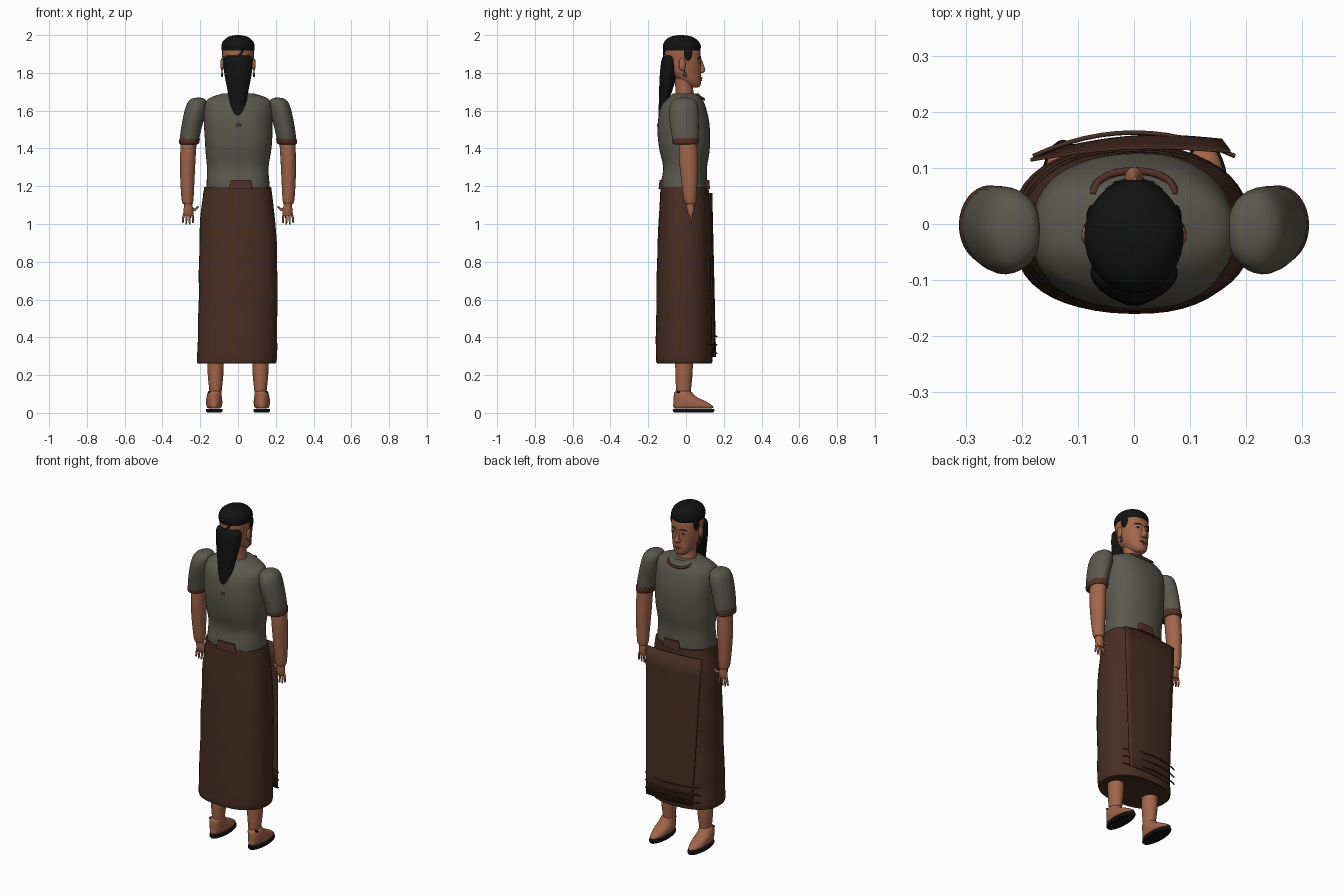
import bpy, bmesh, math
from mathutils import Vector

cube = bpy.data.objects.get("Cube")
if cube:
    bpy.data.objects.remove(cube)


def material(name, r, g, b):
    m = bpy.data.materials.new(name)
    m.use_nodes = True
    m.diffuse_color = (r, g, b, 1)
    bsdf = m.node_tree.nodes["Principled BSDF"]
    bsdf.inputs["Base Color"].default_value = (r, g, b, 1)
    bsdf.inputs["Roughness"].default_value = 0.8
    return m


skin = material("skin", .36, .13, .07)
black = material("hair black", .006, .006, .006)
olive = material("shirt olive grey", .105, .098, .075)
brown = material("skirt brown", .066, .027, .016)
trim = material("trim brown", .085, .03, .018)
lip = material("lip", .25, .07, .045)
white = material("eye white", .4, .37, .33)
metal = material("earring grey", .06, .055, .05)


def add_mesh(name, bm, mat):
    bmesh.ops.recalc_face_normals(bm, faces=bm.faces)
    mesh = bpy.data.meshes.new(name)
    bm.to_mesh(mesh)
    bm.free()
    mesh.materials.append(mat)
    obj = bpy.data.objects.new(name, mesh)
    bpy.context.collection.objects.link(obj)
    return obj


def smooth_rows(rings, steps):
    """Catmull-Rom rows passing through every ring."""
    pts = [Vector(r) for r in rings]
    rows = []
    for i in range(len(pts) - 1):
        a, b, c, d = pts[max(i - 1, 0)], pts[i], pts[i + 1], pts[min(i + 2, len(pts) - 1)]
        for k in range(steps):
            t = k / steps
            rows.append(b + (c - a) * (t / 2) + (a - b * 2.5 + c * 2 - d / 2) * t ** 2
                        + (b * 1.5 - a / 2 - c * 1.5 + d / 2) * t ** 3)
    return rows + [pts[-1]]


def loft(name, mat, rings, side=1, power=2.0, wobble=0, n=32, steps=4):
    """Rings are (z, centre x, centre y, half width, half depth)."""
    bm = bmesh.new()
    loops = []
    for z, cx, cy, rx, ry in smooth_rows(rings, steps):
        loop = []
        for i in range(n):
            a = math.tau * i / n
            c, s = math.cos(a), math.sin(a)
            f = 1 + wobble * math.sin(3 * a + 14 * z) * math.cos(2 * a - 9 * z)
            x = cx + rx * f * math.copysign(abs(c) ** (2 / power), c)
            y = cy + ry * f * math.copysign(abs(s) ** (2 / power), s)
            loop.append(bm.verts.new((side * x, y, z)))
        loops.append(loop)
    for lo, hi in zip(loops, loops[1:]):
        for i in range(n):
            j = (i + 1) % n
            bm.faces.new((lo[i], lo[j], hi[j], hi[i]))
    bm.faces.new(loops[0])
    bm.faces.new(loops[-1])
    return add_mesh(name, bm, mat)


def tube(name, mat, points, radius, taper=1.0):
    curve = bpy.data.curves.new(name, "CURVE")
    curve.dimensions = "3D"
    curve.bevel_depth = radius
    curve.bevel_resolution = 2
    curve.use_fill_caps = True
    spline = curve.splines.new("POLY")
    spline.points.add(len(points) - 1)
    for i, (p, co) in enumerate(zip(spline.points, points)):
        p.co = (*co, 1)
        p.radius = 1 + (taper - 1) * i / (len(points) - 1)
    curve.materials.append(mat)
    obj = bpy.data.objects.new(name, curve)
    bpy.context.collection.objects.link(obj)


def blob(name, mat, centre, size):
    bm = bmesh.new()
    bmesh.ops.create_uvsphere(bm, u_segments=16, v_segments=10, radius=1)
    bmesh.ops.scale(bm, vec=size, verts=bm.verts)
    bmesh.ops.translate(bm, vec=centre, verts=bm.verts)
    return add_mesh(name, bm, mat)


# Shirt body, skirt and neck
loft("shirt", olive, [(1.17, 0, -.01, .168, .122), (1.22, 0, -.01, .166, .122),
                      (1.3, 0, -.006, .163, .116), (1.4, 0, -.01, .175, .134),
                      (1.52, 0, -.012, .181, .138), (1.62, 0, -.015, .18, .119),
                      (1.665, 0, -.008, .155, .09), (1.692, 0, 0, .08, .068)],
     power=2.3, wobble=.018, n=48)
loft("skirt", brown, [(.262, -.008, -.01, .195, .135), (.275, -.008, -.01, .211, .149),
                      (.4, -.004, -.01, .21, .149), (.6, 0, -.01, .209, .146),
                      (.8, .002, -.01, .207, .143), (1, 0, -.008, .2, .138),
                      (1.12, -.002, -.008, .187, .132), (1.195, -.002, -.008, .177, .127)],
     power=2.3, wobble=.012, n=48)
loft("neck", skin, [(1.64, 0, -.005, .062, .055), (1.7, 0, -.008, .054, .047),
                    (1.8, 0, -.015, .054, .05)])

# Wrap panel, a stiff sheet standing off the skirt
bm = bmesh.new()
cols, rows = 12, 8
grid = []
for r in range(rows + 1):
    t = r / rows
    left, right = -.185 + .05 * t, .172 - .015 * t
    line = []
    for c in range(cols + 1):
        u = c / cols
        x = left + (right - left) * u
        y = .117 + .02 * t + .015 * u + .014 * math.sin(math.pi * u)
        line.append(bm.verts.new((x, y, 1.165 - .87 * t)))
    grid.append(line)
for a, b in zip(grid, grid[1:]):
    for c in range(cols):
        bm.faces.new((a[c], a[c + 1], b[c + 1], b[c]))
panel = add_mesh("wrap_panel", bm, brown)
panel.modifiers.new("thickness", "SOLIDIFY").thickness = .006

# Stitched bands near the hem
for i in range(3):
    z = .405 - .045 * i
    band = [(x / 100, .163 - 1.3 * (x / 100) ** 2, z) for x in range(-18, 19, 3)]
    tube("hem_band", brown, band, .004)

# Waist tabs, neckline cord and back button
loft("back_tab", trim, [(1.185, .015, -.135, .062, .01), (1.232, .015, -.13, .052, .01)], power=5)
loft("front_tab", trim, [(1.185, .015, .117, .055, .01), (1.232, .015, .113, .045, .01)], power=5)
cord = []
for i in range(15):
    a = math.pi * i / 14
    cord.append((.072 * math.cos(a), .052 + .043 * math.sin(a) ** .8, 1.682 - .022 * math.sin(a)))
tube("neckline_cord", trim, cord, .007)
blob("back_button", trim, (.004, -.148, 1.523), (.016, .006, .009))

# Head and face
loft("head", skin, [(1.722, 0, .04, .022, .025), (1.735, 0, .032, .04, .045),
                    (1.765, 0, .014, .059, .066), (1.81, 0, -.008, .073, .087),
                    (1.87, 0, -.015, .08, .094), (1.93, 0, -.02, .08, .092),
                    (1.975, 0, -.02, .05, .06)], power=2.15)
loft("nose", skin, [(1.8, 0, .075, .014, .014), (1.812, 0, .08, .017, .022),
                    (1.835, 0, .077, .011, .019), (1.872, 0, .072, .007, .012)], n=16)
tube("upper_lip", lip, [(-.022, .073, 1.77), (0, .083, 1.773), (.022, .073, 1.77)], .005)
tube("lower_lip", lip, [(-.017, .072, 1.764), (0, .08, 1.762), (.017, .072, 1.764)], .005)

# Hair: close cap, hanging tail and a loose strand
loft("hair_cap", black, [(1.918, 0, -.022, .086, .098), (1.945, 0, -.022, .088, .1),
                         (1.972, 0, -.024, .076, .086), (1.992, 0, -.026, .048, .055),
                         (2, 0, -.028, .012, .015)], n=40)
loft("hair_tail", black, [(1.892, 0, -.085, .06, .03), (1.87, 0, -.086, .077, .043),
                          (1.8, 0, -.092, .073, .046), (1.72, 0, -.105, .058, .037),
                          (1.64, 0, -.12, .042, .024), (1.585, 0, -.131, .027, .015),
                          (1.562, 0, -.134, .01, .007)])
tube("loose_strand", black, [(.03, -.114, 1.93), (.018, -.118, 1.905), (-.005, -.118, 1.88)], .005)

for side, word in ((1, "left"), (-1, "right")):
    # Eyes, ears and earrings
    blob(word + "_eye", white, (side * .031, .069, 1.856), (.013, .006, .006))
    blob(word + "_iris", black, (side * .031, .0735, 1.856), (.006, .003, .0055))
    tube(word + "_brow", black, [(side * .014, .078, 1.875), (side * .032, .073, 1.88),
                                 (side * .05, .06, 1.874)], .003)
    blob(word + "_ear", skin, (side * .084, -.02, 1.845), (.01, .018, .034))
    blob(word + "_earring", metal, (side * .084, -.006, 1.79), (.006, .009, .013))
    tube(word + "_earring_hook", metal, [(side * .084, -.01, 1.82), (side * .084, -.006, 1.79)], .003)
    blob(word + "_sideburn", black, (side * .076, .008, 1.905), (.009, .026, .04))

    # Sleeve with cuff
    loft(word + "_sleeve", olive, [(1.43, .258, -.002, .05, .067), (1.5, .248, -.006, .054, .074),
                                   (1.59, .228, -.012, .057, .078), (1.64, .217, -.012, .051, .069),
                                   (1.662, .212, -.01, .035, .045), (1.669, .21, -.01, .01, .014)],
         side, wobble=.02)
    loft(word + "_cuff", trim, [(1.422, .26, -.002, .046, .062), (1.428, .259, -.002, .053, .069),
                                (1.45, .256, -.002, .054, .071), (1.458, .255, -.002, .049, .066)], side)

    # Arm, palm and fingers
    loft(word + "_arm", skin, [(1.105, .266, .023, .024, .026), (1.125, .267, .022, .031, .033),
                               (1.22, .268, .018, .037, .042), (1.34, .266, .013, .041, .049),
                               (1.45, .26, .01, .042, .048)], side)
    loft(word + "_palm", skin, [(1.045, .262, .026, .024, .013), (1.07, .262, .025, .026, .02),
                                (1.115, .265, .023, .02, .022)], side, n=20)
    for k in range(4):
        x = side * (.243 + .013 * k)
        drop = .05 - .008 * abs(k - 1.5)
        tube(word + "_finger", skin, [(x, .026, 1.06), (x + side * .004 * (k - 1), .028, 1.035),
                                      (x + side * .005 * (k - 1), .023, 1.045 - drop)], .0075, .6)
    tube(word + "_thumb", skin, [(side * .25, .03, 1.085), (side * .228, .036, 1.075),
                                 (side * .21, .038, 1.093)], .009, .6)

    # Leg, foot and sole
    loft(word + "_leg", skin, [(.09, .119, -.013, .03, .036), (.13, .119, -.013, .034, .04),
                               (.2, .119, -.011, .041, .045), (.3, .119, -.01, .044, .048)], side)
    loft(word + "_foot", skin, [(.024, .126, .038, .03, .098), (.034, .126, .038, .04, .106),
                                (.06, .126, .02, .043, .086), (.085, .126, -.005, .04, .06),
                                (.108, .124, -.015, .036, .047), (.118, .122, -.015, .025, .034)], side)
    loft(word + "_sole", black, [(.003, .126, .04, .038, .104), (.011, .126, .04, .044, .11),
                                 (.021, .126, .04, .043, .109)], side)
    blob(word + "_ankle_knot", black, (side * .15, -.04, .11), (.01, .01, .006))

# Smooth shading with sharp edges kept
bpy.ops.object.select_all(action="DESELECT")
for obj in bpy.context.scene.objects:
    if obj.type == "MESH":
        obj.select_set(True)
        bpy.context.view_layer.objects.active = obj
bpy.ops.object.shade_smooth_by_angle(angle=math.radians(40))
